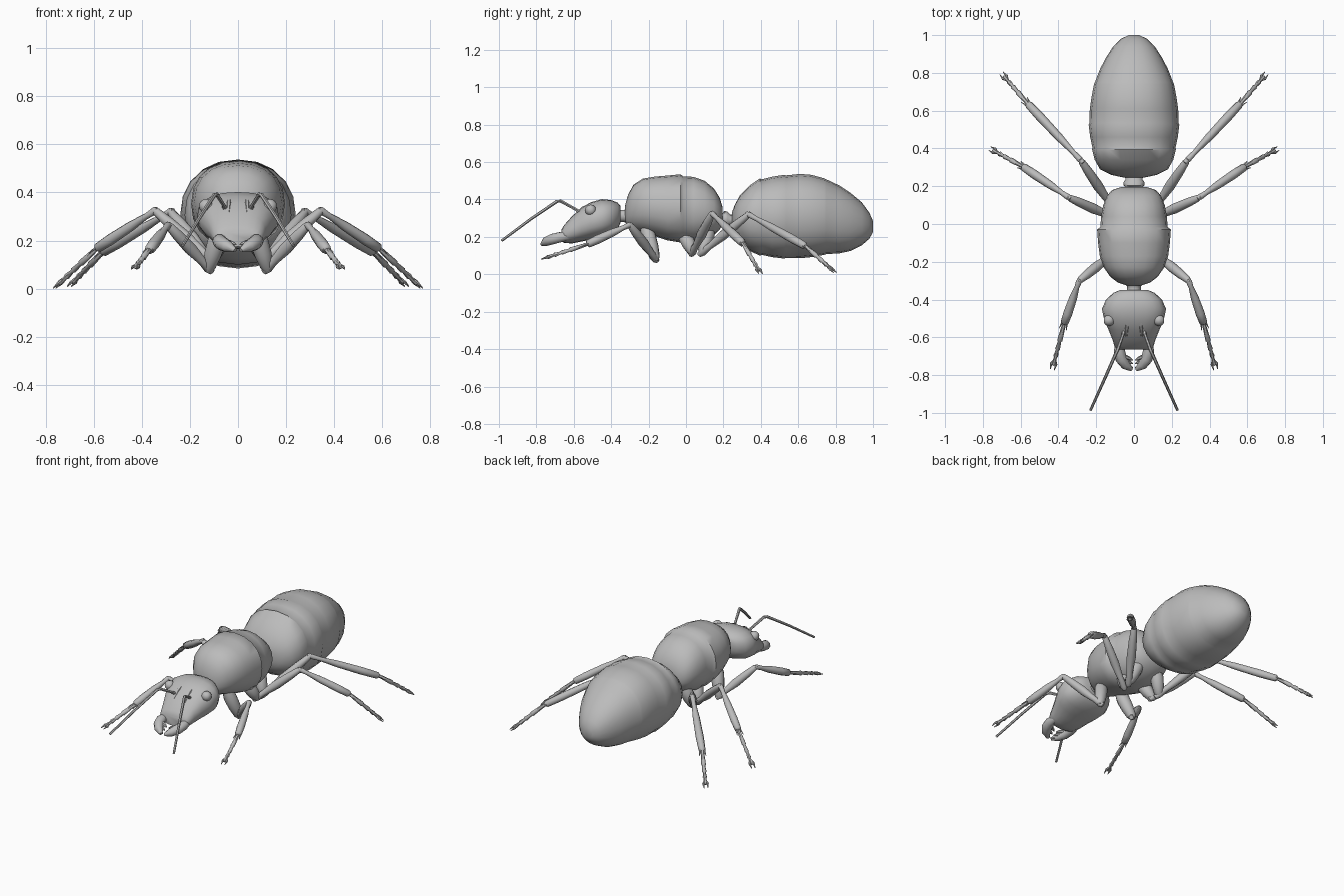
import bpy, bmesh, math
from mathutils import Vector

grey = bpy.data.materials.new("shell grey")
grey.diffuse_color = (0.5, 0.5, 0.5, 1)


def skin(name, rings, mirror=False, angle=50):
    """Join rings of points into a closed, smooth-shaded skin."""
    bm = bmesh.new()
    loops = [[bm.verts.new(p) for p in ring] for ring in rings]
    n = len(loops[0])
    for a, b in zip(loops, loops[1:]):
        for i in range(n):
            bm.faces.new((a[i], a[(i + 1) % n], b[(i + 1) % n], b[i]))
    bm.faces.new(loops[0])
    bm.faces.new(loops[-1])
    bmesh.ops.recalc_face_normals(bm, faces=bm.faces)
    me = bpy.data.meshes.new(name)
    bm.to_mesh(me)
    bm.free()
    me.materials.append(grey)
    ob = bpy.data.objects.new(name, me)
    bpy.context.collection.objects.link(ob)
    bpy.context.view_layer.objects.active = ob
    for other in bpy.context.selected_objects:
        other.select_set(False)
    ob.select_set(True)
    bpy.ops.object.shade_smooth_by_angle(angle=math.radians(angle))
    if mirror:
        ob.modifiers.new("mirror", 'MIRROR').use_mirror_merge = False
    return ob


def body(name, sections, n=20, power=2.2):
    """Sections along y: (y, half width, bottom z, top z)."""
    rings = []
    for y, w, lo, hi in sections:
        ring = []
        for i in range(n):
            a = 2 * math.pi * i / n
            c, s = math.cos(a), math.sin(a)
            px = math.copysign(abs(c) ** (2 / power), c)
            pz = math.copysign(abs(s) ** (2 / power), s)
            ring.append((w * px, y, (lo + hi) / 2 + (hi - lo) / 2 * pz))
        rings.append(ring)
    return skin(name, rings)


def tube(name, pts, radii, n=8, flat=1.0):
    """Mirrored tube through the points; flat scales the section height."""
    pts = [Vector(p) for p in pts]
    rings, right = [], None
    for i, p in enumerate(pts):
        t = (pts[min(i + 1, len(pts) - 1)] - pts[max(i - 1, 0)]).normalized()
        right = t.cross(Vector((0, 0, 1))) if right is None else right - t * right.dot(t)
        right.normalize()
        up = right.cross(t)
        rings.append([p + radii[i] * (right * math.cos(2 * math.pi * k / n)
                      + up * flat * math.sin(2 * math.pi * k / n)) for k in range(n)])
    return skin(name, rings, mirror=True)


def limb(name, a, b, profile, n=8):
    """Straight limb; profile lists (fraction along, radius)."""
    a, b = Vector(a), Vector(b)
    return tube(name, [a.lerp(b, f) for f, r in profile], [r for f, r in profile], n)


# Abdomen with slightly overlapping plates
body("abdomen", [
    (0.245, 0.05, 0.24, 0.33), (0.26, 0.12, 0.20, 0.37), (0.29, 0.18, 0.16, 0.425),
    (0.34, 0.208, 0.125, 0.475), (0.395, 0.222, 0.10, 0.513), (0.405, 0.22, 0.104, 0.508),
    (0.46, 0.232, 0.092, 0.522), (0.525, 0.24, 0.084, 0.532), (0.535, 0.236, 0.088, 0.529),
    (0.61, 0.234, 0.086, 0.537), (0.67, 0.225, 0.092, 0.532), (0.74, 0.212, 0.104, 0.513),
    (0.75, 0.207, 0.108, 0.508), (0.82, 0.18, 0.112, 0.475), (0.88, 0.149, 0.125, 0.435),
    (0.94, 0.11, 0.155, 0.385), (0.98, 0.07, 0.19, 0.33), (1.0, 0.028, 0.225, 0.285)])

# Waist and neck
body("waist", [(0.16, 0.045, 0.26, 0.34), (0.195, 0.045, 0.265, 0.325), (0.205, 0.055, 0.25, 0.34),
               (0.222, 0.055, 0.25, 0.335), (0.235, 0.045, 0.26, 0.32), (0.27, 0.05, 0.25, 0.32)], 12)
body("neck", [(-0.39, 0.05, 0.26, 0.36), (-0.35, 0.036, 0.28, 0.345),
              (-0.33, 0.036, 0.28, 0.345), (-0.30, 0.06, 0.26, 0.37)], 12)

# Thorax: front shield stepping down to the rear half
body("thorax", [
    (-0.325, 0.04, 0.28, 0.37), (-0.31, 0.085, 0.255, 0.425), (-0.28, 0.125, 0.235, 0.48),
    (-0.23, 0.16, 0.222, 0.512), (-0.17, 0.181, 0.205, 0.522), (-0.10, 0.19, 0.182, 0.528),
    (-0.03, 0.195, 0.17, 0.535), (-0.015, 0.178, 0.17, 0.524), (0.04, 0.174, 0.17, 0.521),
    (0.10, 0.163, 0.185, 0.50), (0.15, 0.143, 0.21, 0.458), (0.18, 0.115, 0.24, 0.41),
    (0.195, 0.07, 0.265, 0.36)])

# Head, wide at the back and sloping down to the mouth
body("head", [
    (-0.35, 0.075, 0.275, 0.365), (-0.365, 0.11, 0.245, 0.383), (-0.40, 0.148, 0.215, 0.397),
    (-0.45, 0.17, 0.197, 0.402), (-0.51, 0.157, 0.185, 0.385), (-0.56, 0.135, 0.175, 0.355),
    (-0.61, 0.115, 0.165, 0.31), (-0.65, 0.102, 0.168, 0.265), (-0.665, 0.085, 0.175, 0.24)],
    power=2.4)

# Eyes
eye_c, eye_r = Vector((0.132, -0.51, 0.343)), 0.03
rings = []
for j in range(1, 8):
    u = math.pi * j / 8
    rings.append([eye_c + eye_r * Vector((math.cos(u), math.sin(u) * math.cos(math.pi * k / 6),
                  math.sin(u) * math.sin(math.pi * k / 6))) for k in range(12)])
skin("eye", rings, mirror=True)

# Jaws with teeth, leaving a small gap at the mouth
tube("jaw", [(0.075, -0.63, 0.205), (0.077, -0.675, 0.198), (0.067, -0.715, 0.188),
             (0.043, -0.748, 0.175), (0.012, -0.772, 0.16)],
     [0.025, 0.03, 0.031, 0.026, 0.009], 10, 0.95)
for k in range(3):
    y, z = -0.708 - 0.02 * k, 0.195 - 0.012 * k
    limb("tooth", (0.045, y + 0.005, z), (0.006, y - 0.012, z - 0.012),
         [(0, 0.012), (0.6, 0.009), (1, 0.002)], 6)

# Ridges on the face beside the feeler sockets
tube("face_ridge", [(0.035, -0.49, 0.381), (0.038, -0.55, 0.354), (0.04, -0.60, 0.312)],
     [0.006, 0.011, 0.005], 6)

# Feelers: short rise to the elbow, then a long whip
tube("feeler", [(0.052, -0.56, 0.325), (0.058, -0.585, 0.345), (0.088, -0.67, 0.392),
                (0.098, -0.69, 0.39), (0.16, -0.83, 0.295), (0.23, -0.985, 0.18)],
     [0.014, 0.008, 0.009, 0.009, 0.008, 0.007], 6)

# Legs: root, hip, knee, ankle, toe
LEGS = {
    "front": ((0.075, -0.21, 0.235), (0.122, -0.165, 0.085), (0.29, -0.30, 0.265),
              (0.37, -0.53, 0.16), (0.43, -0.76, 0.085)),
    "middle": ((0.07, -0.01, 0.215), (0.11, 0.035, 0.12), (0.345, 0.14, 0.325),
               (0.59, 0.305, 0.165), (0.755, 0.395, 0.01)),
    "rear": ((0.07, 0.12, 0.235), (0.115, 0.09, 0.12), (0.28, 0.335, 0.32),
             (0.565, 0.64, 0.15), (0.695, 0.79, 0.016)),
}
for side, (root, hip, knee, ankle, toe) in LEGS.items():
    limb(side + "_hip", root, hip,
         [(-0.1, 0.03), (0.2, 0.04), (0.6, 0.037), (0.95, 0.028), (1.1, 0.015)], 10)
    limb(side + "_thigh", hip, knee,
         [(-0.08, 0.014), (0.0, 0.022), (0.15, 0.018), (0.45, 0.027), (0.75, 0.024),
          (0.97, 0.018), (1.04, 0.009)])
    limb(side + "_shin", knee, ankle,
         [(-0.04, 0.01), (0.02, 0.016), (0.15, 0.013), (0.4, 0.021), (0.75, 0.024),
          (0.97, 0.021), (1.0, 0.01)])
    limb(side + "_foot", ankle, toe,
         [(-0.05, 0.009), (0.0, 0.01), (0.38, 0.014), (0.4, 0.009), (0.58, 0.013),
          (0.6, 0.008), (0.74, 0.013), (0.77, 0.008), (0.9, 0.012), (0.95, 0.006)], 6)
    # Paired claws at the toe and spurs at the ankle
    along = (Vector(toe) - Vector(ankle)).normalized()
    across = along.cross(Vector((0, 0, 1))).normalized()
    for s in (-1, 1):
        base = Vector(toe) - along * 0.045
        tube(side + "_claw", [base, base + along * 0.025 + across * s * 0.013,
                              Vector(toe) + across * s * 0.011 + along * 0.012],
             [0.007, 0.007, 0.002], 6)
        start = Vector(ankle) + across * s * 0.012 - along * 0.01
        limb(side + "_spur", start, start + along * 0.04 + across * s * 0.008,
             [(0, 0.006), (1, 0.0015)], 5)
